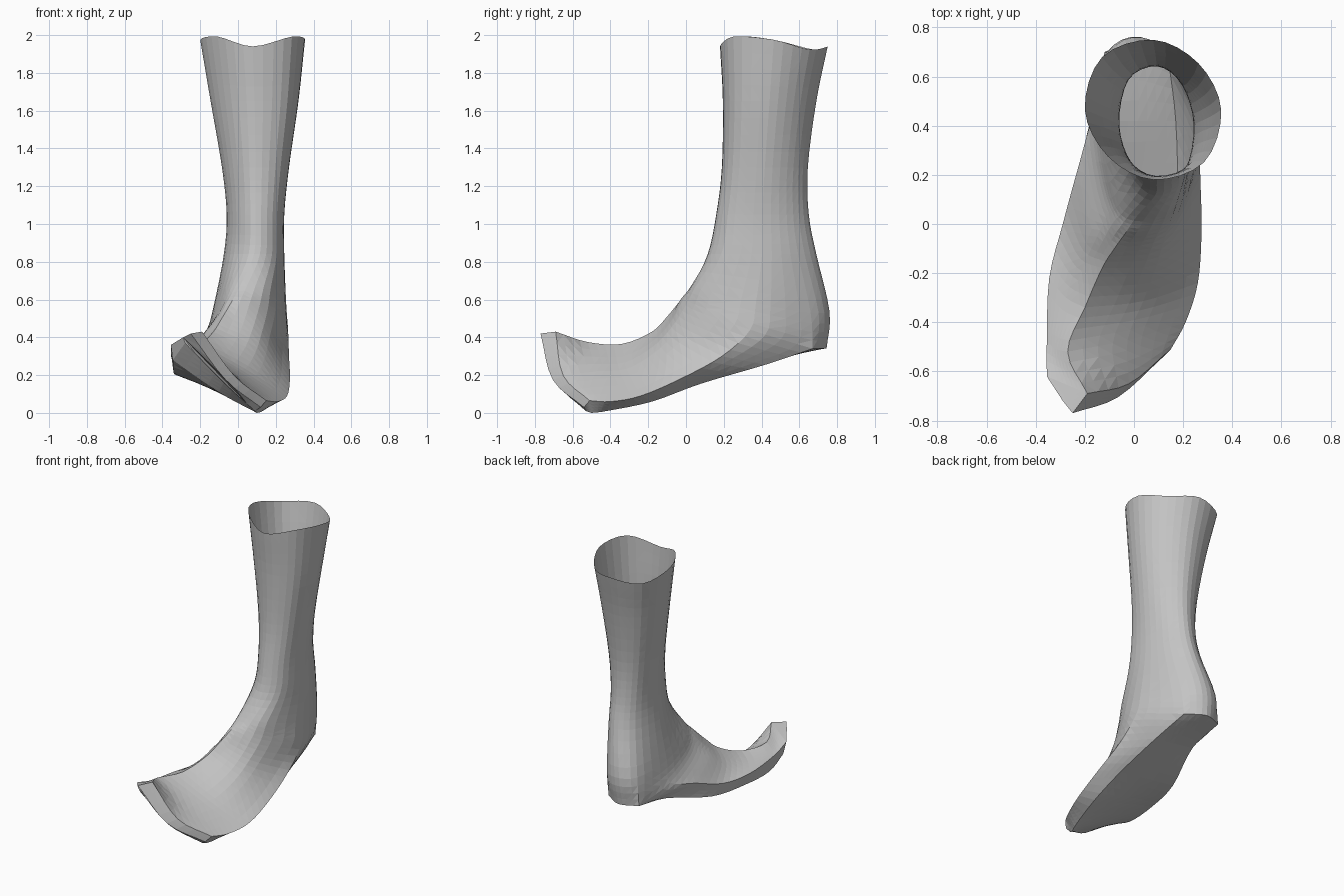
import bpy
import bmesh
import math
from mathutils import Vector

default_cube = bpy.data.objects.get("Cube")
if default_cube:
    bpy.data.objects.remove(default_cube, do_unlink=True)

AROUND = 4    # facets between neighbouring rails
ALONG = 4     # facets between neighbouring stations
SKEW = 0.06   # how far the leg section leans towards a diagonal oval

# Leg stations: height, front y, back y, right x, left x
LEG = [
    (1.94, 0.18, 0.75, -0.20, 0.355),
    (1.65, 0.195, 0.69, -0.145, 0.32),
    (1.30, 0.19, 0.645, -0.085, 0.27),
    (1.05, 0.16, 0.65, -0.06, 0.245),
    (0.84, 0.115, 0.69, -0.075, 0.245),
]

# Foot rails, from the heel to the toe tip
RIDGE = [(0.01, 0.03, 0.67), (-0.03, -0.03, 0.595), (-0.08, -0.1, 0.51), (-0.13, -0.18, 0.43),
         (-0.2, -0.34, 0.365), (-0.27, -0.52, 0.375), (-0.19, -0.69, 0.43), (-0.25, -0.77, 0.42)]
OUTER_EDGE = [(0.255, 0.37, 0.58), (0.265, 0.34, 0.44), (0.27, 0.19, 0.3), (0.275, -0.03, 0.18),
              (0.26, -0.24, 0.09), (0.21, -0.4, 0.06), (0.15, -0.51, 0.065), (0.12, -0.54, 0.03)]
OUTER_SOLE = [(0.16, 0.66, 0.53), (0.14, 0.67, 0.34), (0.17, 0.42, 0.255), (0.18, 0.08, 0.155),
              (0.18, -0.18, 0.06), (0.13, -0.42, 0.01), (0.1, -0.5, 0), (0.09, -0.53, 0.01)]
INNER_SOLE = [(-0.1, 0.69, 0.54), (-0.12, 0.7, 0.345), (-0.14, 0.42, 0.3), (-0.26, 0.08, 0.215),
              (-0.32, -0.2, 0.205), (-0.34, -0.45, 0.21), (-0.345, -0.6, 0.28), (-0.28, -0.72, 0.37)]
INNER_EDGE = [(-0.13, 0.4, 0.56), (-0.17, 0.42, 0.42), (-0.23, 0.22, 0.355), (-0.29, 0, 0.285),
              (-0.345, -0.22, 0.285), (-0.355, -0.48, 0.315), (-0.355, -0.62, 0.36), (-0.29, -0.72, 0.4)]
INSTEP_BULGE = (1, 1, 0.8, 0.5, 0.2, 0.1, 0, 0)
HEEL_BULGE = (1, 0.7, 0, 0, 0, 0, 0, 0)
TOE_BULGE = (0, 0, 0, 0, 0, 0, 1, 1)
HEEL_CORNER = len(LEG) + 1
TOE_RIM = len(LEG) + 6


def leg_ring(index):
    """Eight points round the leg, starting at the shin; the rim is wavy."""
    z, front, back, right, left = LEG[index]
    ring = []
    for k in range(8):
        a = k * math.pi / 4
        wave = 0.035 * math.sin(a) ** 2 * (1 + 2.8 * math.cos(a)) if index == 0 else 0
        reach = (1 + SKEW * math.sin(2 * a)) / 2
        ring.append(Vector(((right + left) / 2 + (left - right) * reach * math.sin(a),
                            (front + back) / 2 - (back - front) * reach * math.cos(a),
                            z + wave)))
    return ring


def foot_ring(index):
    """Five rails plus the rounded instep, heel and arch points between them."""
    ridge, outer, sole_out, sole_in, inner = (
        Vector(rail[index]) for rail in (RIDGE, OUTER_EDGE, OUTER_SOLE, INNER_SOLE, INNER_EDGE))
    bulge, toe = INSTEP_BULGE[index], TOE_BULGE[index]
    instep = (ridge + outer) / 2 + bulge * Vector((0.04, -0.12, 0.03)) + toe * Vector((0, -0.05, -0.05))
    heel = ((sole_out + sole_in) / 2 + HEEL_BULGE[index] * Vector((0, 0.085, 0))
            + toe * Vector((0.02, -0.06, -0.03)))
    arch = (ridge + inner) / 2 + bulge * Vector((-0.02, -0.10, 0))
    return [ridge, instep, outer, sole_out, heel, sole_in, inner, arch]


def curve(before, p, q, after, hard_p, hard_q, t):
    """Smooth curve from p to q that may turn sharply at either end."""
    tangent_p = q - p if hard_p else (q - before) / 2
    tangent_q = q - p if hard_q else (after - p) / 2
    return (p * (2 * t**3 - 3 * t**2 + 1) + tangent_p * (t**3 - 2 * t**2 + t)
            + q * (3 * t**2 - 2 * t**3) + tangent_q * (t**3 - t**2))


def creased_rails(station):
    """Rails that are sharp edges: none on the leg, sole and ridge on the foot."""
    if station < HEEL_CORNER:
        return ()
    if station == HEEL_CORNER:
        return (3, 5)
    return (0, 2, 3, 5, 6)


def refine_ring(ring, creases):
    points = []
    for k in range(8):
        n = (k + 1) % 8
        for step in range(AROUND):
            points.append(curve(ring[k - 1], ring[k], ring[n], ring[(k + 2) % 8],
                                k in creases, n in creases, step / AROUND))
    return points


def refine_along(rings):
    """Add rings between the stations, with hard turns under the heel and at the toe."""
    last = len(rings) - 1

    def hard(s, k):
        under_heel = s == HEEL_CORNER and 3 * AROUND <= k <= 5 * AROUND
        return under_heel or s in (0, TOE_RIM, last)

    result = []
    for s in range(last):
        for step in range(ALONG):
            result.append([curve(rings[max(s - 1, 0)][k], rings[s][k], rings[s + 1][k],
                                 rings[min(s + 2, last)][k], hard(s, k), hard(s + 1, k),
                                 step / ALONG) for k in range(len(rings[s]))])
    result.append(rings[last])
    return result


# Material
grey = bpy.data.materials.new("light grey")
grey.use_nodes = True
colour = (0.55, 0.55, 0.55, 1)
grey.diffuse_color = colour
grey.node_tree.nodes["Principled BSDF"].inputs["Base Color"].default_value = colour

# Open shell lofted from the leg rim to the toe
stations = [leg_ring(i) for i in range(len(LEG))]
stations += [foot_ring(i) for i in range(len(RIDGE))]
rings = refine_along([refine_ring(r, creased_rails(i)) for i, r in enumerate(stations)])

bm = bmesh.new()
loops = [[bm.verts.new(p) for p in ring] for ring in rings]
count = len(loops[0])
for upper, lower in zip(loops, loops[1:]):
    for k in range(count):
        n = (k + 1) % count
        bm.faces.new((upper[k], lower[k], lower[n], upper[n]))

# Closed toe end
bm.faces.new(loops[-1])
bmesh.ops.triangulate(bm, faces=bm.faces[:])
bmesh.ops.recalc_face_normals(bm, faces=bm.faces[:])
mesh = bpy.data.meshes.new("foot_and_leg_shell")
bm.to_mesh(mesh)
bm.free()
mesh.materials.append(grey)
shell = bpy.data.objects.new("foot_and_leg_shell", mesh)
bpy.context.collection.objects.link(shell)
